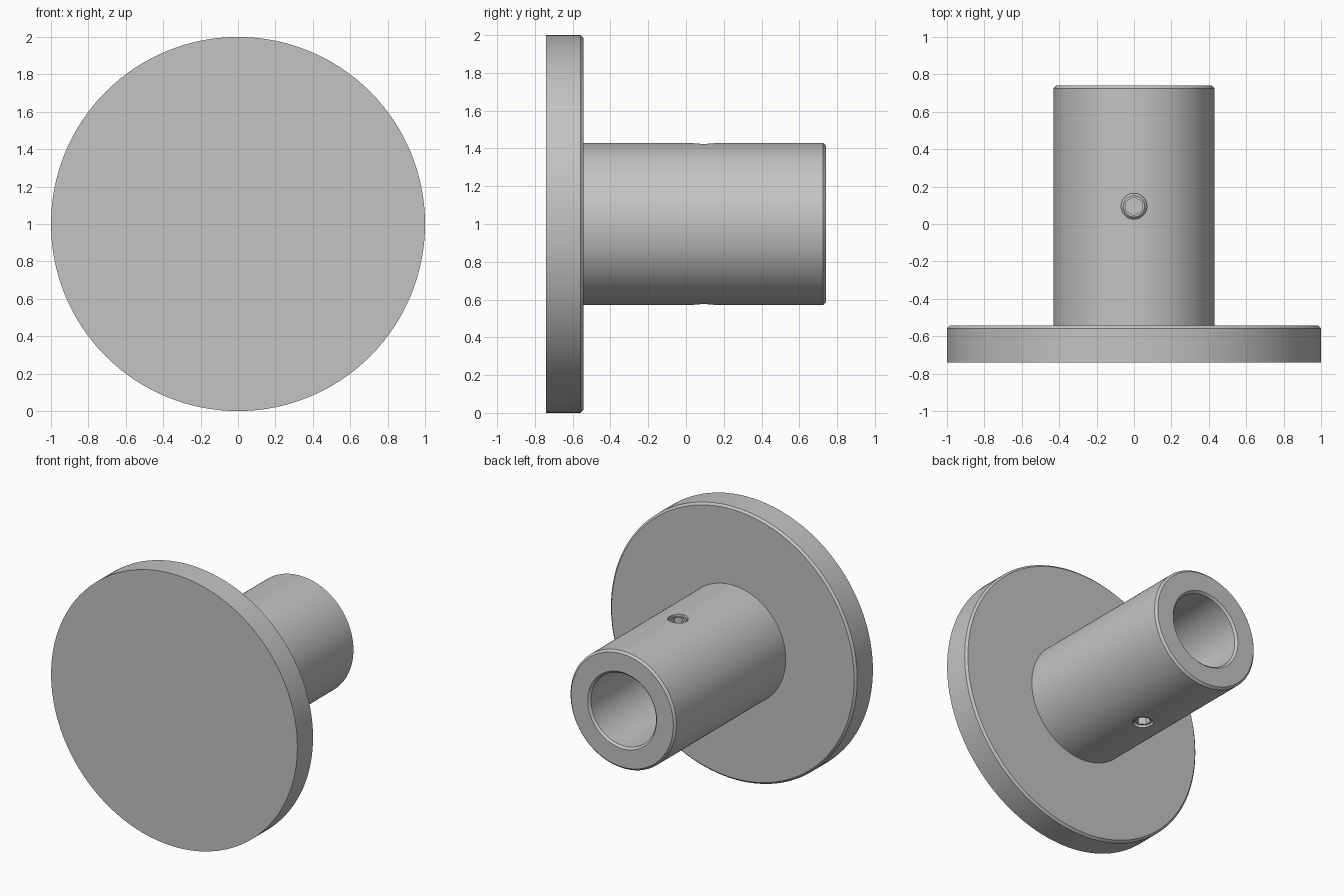
import bpy, bmesh, math
from mathutils import Matrix

cube = bpy.data.objects.get("Cube")
if cube:
    bpy.data.objects.remove(cube, do_unlink=True)

metal = bpy.data.materials.new("plain grey metal")
metal.use_nodes = True
GREY = (0.55, 0.55, 0.55, 1)
metal.diffuse_color = GREY
for node in metal.node_tree.nodes:
    if node.type == 'BSDF_PRINCIPLED':
        node.inputs["Base Color"].default_value = GREY

CENTRE = Matrix.Translation((0, 0, 1))


def lathe(name, profile, steps, matrix):
    """Spin a (radius, height) profile round z, then place it."""
    bm = bmesh.new()
    verts = [bm.verts.new((r, 0, h)) for r, h in profile]
    edges = [bm.edges.new(pair) for pair in zip(verts, verts[1:])]
    bmesh.ops.spin(bm, geom=verts + edges, cent=(0, 0, 0), axis=(0, 0, 1),
                   angle=math.tau, steps=steps)
    bmesh.ops.remove_doubles(bm, verts=bm.verts, dist=0.0001)
    bmesh.ops.recalc_face_normals(bm, faces=bm.faces)
    bm.transform(matrix)
    mesh = bpy.data.meshes.new(name)
    bm.to_mesh(mesh)
    bm.free()
    mesh.materials.append(metal)
    obj = bpy.data.objects.new(name, mesh)
    bpy.context.collection.objects.link(obj)
    return obj


def activate(obj):
    bpy.ops.object.select_all(action='DESELECT')
    obj.select_set(True)
    bpy.context.view_layer.objects.active = obj


def cut(obj, cutter):
    """Subtract the cutter and discard it."""
    cutter.hide_render = True
    mod = obj.modifiers.new("cut", 'BOOLEAN')
    mod.operation = 'DIFFERENCE'
    mod.solver = 'EXACT'
    mod.object = cutter
    activate(obj)
    bpy.ops.object.modifier_apply(modifier=mod.name)
    bpy.data.objects.remove(cutter, do_unlink=True)


def smooth(obj):
    activate(obj)
    bpy.ops.object.shade_smooth_by_angle(angle=math.radians(25))


def rod(name, radius, low, high, steps, matrix):
    return lathe(name, [(0, low), (radius, low), (radius, high), (0, high)],
                 steps, matrix)


# Flange and hub with a blind bore, turned about the y axis
FLANGE, HUB, BORE = 1.0, 0.43, 0.265
FRONT, STEP, BACK, BEVEL = -0.74, -0.543, 0.74, 0.015
SCREW_Y, HOLE = 0.095, 0.069
profile = [
    (0, FRONT), (FLANGE, FRONT), (FLANGE, STEP - BEVEL),
    (FLANGE - BEVEL, STEP), (HUB, STEP),
    (HUB, SCREW_Y - 0.1), (HUB, SCREW_Y + 0.1),
    (HUB, BACK - BEVEL), (HUB - BEVEL, BACK),
    (BORE + BEVEL, BACK), (BORE, BACK - BEVEL),
    (BORE, SCREW_Y + 0.1), (BORE, SCREW_Y - 0.1),
    (BORE, STEP), (0, STEP),
]
hub = lathe("flanged_hub", profile, 128,
            CENTRE @ Matrix.Rotation(-math.pi / 2, 4, 'X'))

# Threaded hole through both walls of the hub
at_screw = CENTRE @ Matrix.Translation((0, SCREW_Y, 0))
cut(hub, rod("hole_cutter", HOLE, -0.6, 0.6, 48, at_screw))
smooth(hub)

# Set screws with hexagonal sockets, top and bottom
for side, turn in (("top", 0), ("bottom", math.pi)):
    place = at_screw @ Matrix.Rotation(turn, 4, 'X')
    screw = lathe(side + "_set_screw",
                  [(0, 0.275), (HOLE, 0.275), (HOLE, 0.405),
                   (HOLE - 0.012, 0.417), (0, 0.417)], 48, place)
    hexagon = place @ Matrix.Rotation(math.pi / 2, 4, 'Z')
    cut(screw, rod("socket_cutter", 0.05, 0.345, 0.5, 6, hexagon))
    smooth(screw)
